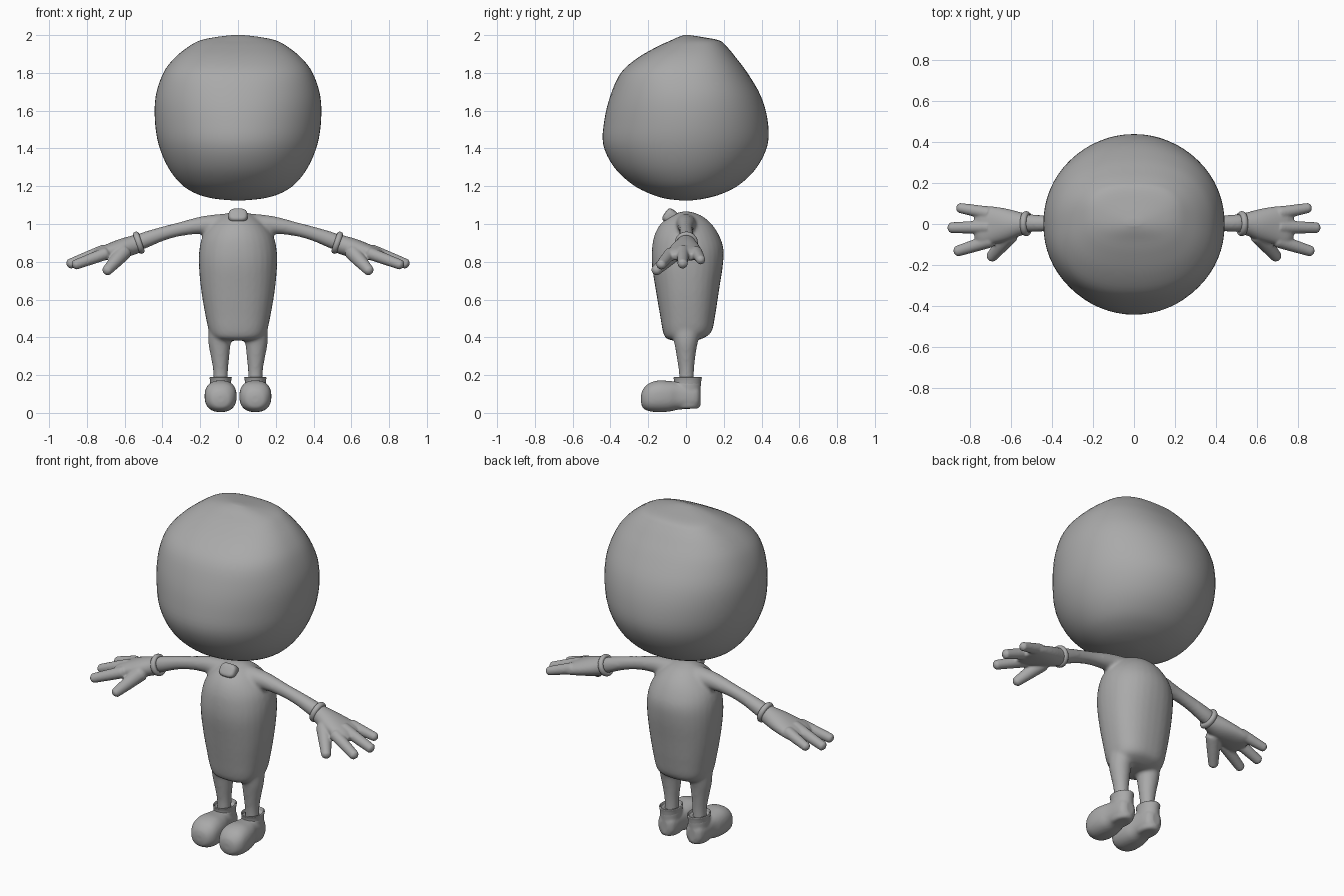
import bpy, bmesh, math
from mathutils import Vector

grey = bpy.data.materials.new("plain grey")
grey.diffuse_color = (0.4, 0.4, 0.4, 1)


def finish(bm, name):
    bmesh.ops.recalc_face_normals(bm, faces=bm.faces)
    mesh = bpy.data.meshes.new(name)
    bm.to_mesh(mesh)
    bm.free()
    mesh.materials.append(grey)
    for p in mesh.polygons:
        p.use_smooth = True
    ob = bpy.data.objects.new(name, mesh)
    bpy.context.collection.objects.link(ob)
    return ob


def spline(rows, steps):
    """Catmull-Rom through rows of equal length."""
    out = []
    for i in range(len(rows) - 1):
        a, b, c, d = (rows[min(max(k, 0), len(rows) - 1)] for k in range(i - 1, i + 3))
        for s in range(steps):
            t = s / steps
            out.append([0.5 * (2 * q + (r - p) * t + (2 * p - 5 * q + 4 * r - u) * t * t
                               + (3 * q - p - 3 * r + u) * t ** 3)
                        for p, q, r, u in zip(a, b, c, d)])
    return out + [list(rows[-1])]


def loft(bm, rows, u, v, steps=4, n=32):
    """Skin rows of (x, y, z, half u, half v, roundness) along axes u and v."""
    u, v = Vector(u).normalized(), Vector(v).normalized()
    rings = []
    for x, y, z, ru, rv, e in spline(rows, steps):
        ring = []
        for k in range(n):
            a = math.tau * k / n
            c, s = math.cos(a), math.sin(a)
            cu = math.copysign(abs(c) ** (2 / e), c) * ru
            sv = math.copysign(abs(s) ** (2 / e), s) * rv
            ring.append(bm.verts.new(Vector((x, y, z)) + u * cu + v * sv))
        rings.append(ring)
    for a, b in zip(rings, rings[1:]):
        for k in range(n):
            j = (k + 1) % n
            bm.faces.new((a[k], a[j], b[j], b[k]))
    bm.faces.new(rings[0])
    bm.faces.new(rings[-1])


def upright(bm, rows, **kw):
    """Horizontal rings from (z, centre x, half width, front y, back y, roundness)."""
    loft(bm, [(cx, (f + b) / 2, z, w, (b - f) / 2, e) for z, cx, w, f, b, e in rows],
         (1, 0, 0), (0, 1, 0), **kw)


def capsule(bm, p, q, r0, r1):
    """Rounded finger from p to q."""
    p, q = Vector(p), Vector(q)
    d = (q - p).normalized()
    u = d.cross(Vector((0, 0, 1))).normalized()
    rows = []
    for i in range(5):
        a = math.pi / 2 * i / 4
        rows.append((*(p - d * r0 * math.cos(a)), *(max(r0 * math.sin(a), 0.001),) * 2, 2))
    for i in range(5):
        a = math.pi / 2 * i / 4
        rows.append((*(q + d * r1 * math.sin(a)), *(max(r1 * math.cos(a), 0.001),) * 2, 2))
    loft(bm, rows, u, d.cross(u), steps=2, n=16)


def blend(ob, voxel, repeat):
    """Fuse overlapping volumes into one soft surface."""
    m = ob.modifiers.new("fuse", 'REMESH')
    m.mode, m.voxel_size, m.use_smooth_shade = 'VOXEL', voxel, True
    m = ob.modifiers.new("soften", 'SMOOTH')
    m.factor, m.iterations = 0.5, repeat


# Head: round at the cheeks, squarer above, flat slope behind the crown
bm = bmesh.new()
upright(bm, [
    (1.125, 0, 0.03, -0.03, 0.03, 2), (1.135, 0, 0.13, -0.11, 0.10, 2),
    (1.16, 0, 0.22, -0.19, 0.19, 2), (1.21, 0, 0.30, -0.285, 0.285, 2),
    (1.30, 0, 0.37, -0.38, 0.375, 2), (1.42, 0, 0.42, -0.438, 0.432, 2),
    (1.55, 0, 0.44, -0.432, 0.432, 2.05), (1.68, 0, 0.435, -0.40, 0.395, 2.15),
    (1.80, 0, 0.395, -0.345, 0.325, 2.3), (1.88, 0, 0.335, -0.255, 0.265, 2.4),
    (1.94, 0, 0.26, -0.15, 0.215, 2.5), (1.972, 0, 0.20, -0.08, 0.175, 2.5),
    (1.99, 0, 0.115, -0.04, 0.085, 2.3), (2.0, 0, 0.03, -0.01, 0.02, 2)], n=64)
finish(bm, "head")

# Body: torso, arms and legs fused together
bm = bmesh.new()
upright(bm, [
    (0.383, 0, 0.08, -0.07, 0.05, 2.4), (0.395, 0, 0.125, -0.105, 0.09, 2.5),
    (0.43, 0, 0.152, -0.122, 0.135, 2.5), (0.52, 0, 0.173, -0.138, 0.155, 2.4),
    (0.65, 0, 0.195, -0.16, 0.175, 2.3), (0.78, 0, 0.207, -0.18, 0.195, 2.2),
    (0.87, 0, 0.204, -0.18, 0.198, 2.1), (0.94, 0, 0.185, -0.167, 0.175, 2),
    (1.0, 0, 0.14, -0.135, 0.135, 2), (1.045, 0, 0.085, -0.08, 0.08, 2),
    (1.066, 0, 0.03, -0.02, 0.02, 2)])
for s in (-1, 1):
    loft(bm, [(0, 0, 0.99, 0.07, 0.07, 2), (s * 0.1, 0, 0.995, 0.058, 0.058, 2),
              (s * 0.19, 0, 0.993, 0.047, 0.047, 2), (s * 0.3, 0, 0.974, 0.037, 0.037, 2),
              (s * 0.4, 0.002, 0.948, 0.037, 0.037, 2), (s * 0.5, 0.004, 0.912, 0.043, 0.043, 2),
              (s * 0.54, 0.004, 0.896, 0.04, 0.04, 2)], (0, 1, 0), (s * 0.28, 0, 1))
    upright(bm, [
        (0.44, s * 0.095, 0.062, -0.075, 0.08, 2), (0.37, s * 0.098, 0.059, -0.062, 0.062, 2),
        (0.3, s * 0.095, 0.049, -0.05, 0.05, 2), (0.22, s * 0.092, 0.039, -0.038, 0.042, 2),
        (0.14, s * 0.092, 0.038, -0.036, 0.042, 2)])
blend(finish(bm, "body"), 0.01, 6)

# Collar button, tilted back against the chest
bm = bmesh.new()
up, across = Vector((0, 0.55, 0.83)), Vector((1, 0, 0))
out = Vector((0, -0.83, 0.55))
rows = []
for d, k in ((-0.03, 0.7), (-0.024, 0.93), (-0.008, 1), (0.012, 1), (0.025, 0.88), (0.031, 0.6), (0.033, 0.1)):
    rows.append((*(Vector((0, -0.085, 1.04)) + out * d), 0.05 * k, 0.039 * k, 3))
loft(bm, rows, across, up)
finish(bm, "collar_button")

for s, side in ((-1, "left"), (1, "right")):
    # Gloved hand: flattened palm, three fingers and a thumb
    bm = bmesh.new()
    loft(bm, [(s * 0.51, 0.0, 0.905, 0.046, 0.046, 2), (s * 0.55, 0.0, 0.89, 0.056, 0.05, 2),
              (s * 0.61, -0.004, 0.872, 0.076, 0.051, 2), (s * 0.68, -0.006, 0.853, 0.09, 0.043, 2.2),
              (s * 0.74, -0.01, 0.837, 0.096, 0.033, 2.4), (s * 0.775, -0.012, 0.826, 0.07, 0.018, 2.2)],
         (0, 1, 0), (s * 0.33, 0, 1))
    for p, q, r0, r1 in (((0.72, 0.055, 0.85), (0.842, 0.077, 0.812), 0.032, 0.025),
                         ((0.72, -0.015, 0.855), (0.882, -0.018, 0.792), 0.033, 0.027),
                         ((0.71, -0.085, 0.84), (0.853, -0.13, 0.787), 0.033, 0.027),
                         ((0.61, -0.06, 0.845), (0.69, -0.155, 0.757), 0.042, 0.028)):
        capsule(bm, (s * p[0], *p[1:]), (s * q[0], *q[1:]), r0, r1)
    blend(finish(bm, side + "_hand"), 0.006, 4)

    # Rolled cuff around the wrist
    bm = bmesh.new()
    ax = Vector((s * 0.95, 0, -0.32)).normalized()
    v = Vector((s * 0.32, 0, 0.95)).normalized()
    c = Vector((s * 0.525, 0.002, 0.901))
    rings = []
    for i in range(32):
        a = math.tau * i / 32
        rad = Vector((0, 1, 0)) * math.cos(a) + v * math.sin(a)
        rings.append([bm.verts.new(c + rad * (0.048 + 0.013 * math.cos(b)) + ax * 0.016 * math.sin(b))
                      for b in (math.tau * j / 12 for j in range(12))])
    for i in range(32):
        a, b = rings[i], rings[(i + 1) % 32]
        for j in range(12):
            bm.faces.new((a[j], b[j], b[(j + 1) % 12], a[(j + 1) % 12]))
    finish(bm, side + "_cuff")

    # Shoe: bulbous toe and heel, fused
    x = s * 0.092
    bm = bmesh.new()
    loft(bm, [(x, -0.238, 0.075, 0.02, 0.02, 2), (x, -0.228, 0.075, 0.053, 0.05, 2.2),
              (x, -0.195, 0.083, 0.078, 0.074, 2.4), (x, -0.145, 0.088, 0.085, 0.084, 2.4),
              (x, -0.09, 0.088, 0.08, 0.081, 2.4), (x, -0.04, 0.09, 0.066, 0.073, 2.5),
              (x, 0.03, 0.085, 0.058, 0.062, 2.6), (x, 0.062, 0.085, 0.047, 0.055, 2.6),
              (x, 0.077, 0.085, 0.025, 0.035, 2.4)], (1, 0, 0), (0, 0, 1))
    upright(bm, [(0.022, x, 0.04, -0.06, 0.06, 2.2), (0.04, x, 0.054, -0.07, 0.077, 2.2),
                 (0.1, x, 0.056, -0.066, 0.077, 2.1), (0.165, x, 0.055, -0.062, 0.08, 2)])
    blend(finish(bm, side + "_shoe"), 0.007, 5)

    # Open flared shoe collar
    bm = bmesh.new()
    upright(bm, [(0.12, x, 0.052, -0.06, 0.075, 2), (0.17, x, 0.056, -0.063, 0.081, 2),
                 (0.186, x, 0.059, -0.067, 0.084, 2), (0.188, x, 0.052, -0.06, 0.077, 2),
                 (0.172, x, 0.048, -0.055, 0.071, 2)])
    finish(bm, side + "_shoe_collar")
